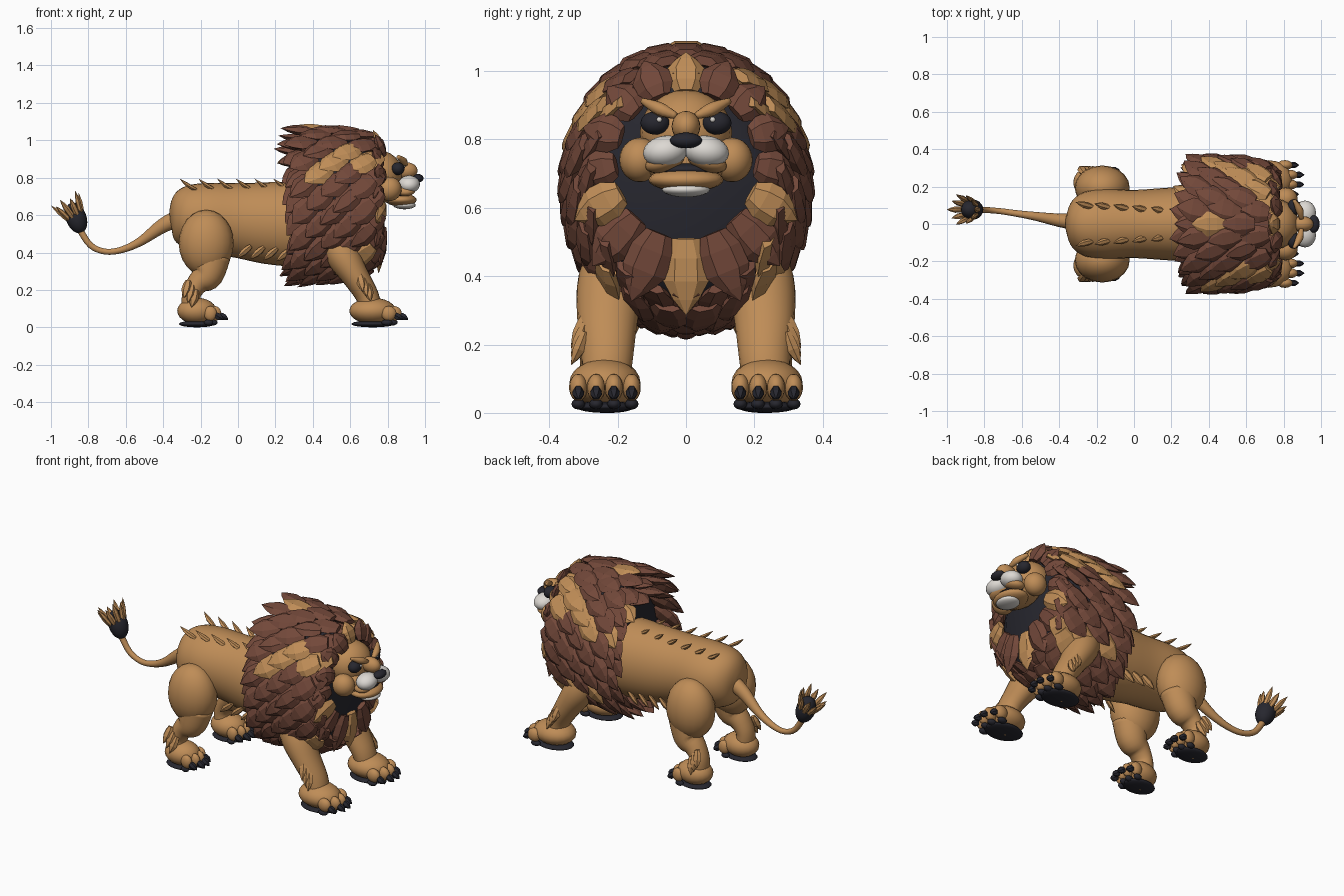
import bpy, bmesh, math, random
from mathutils import Vector, Matrix

if "Cube" in bpy.data.objects:
    bpy.data.objects.remove(bpy.data.objects["Cube"])

random.seed(4)
COLORS = {"tan": (0.52, 0.265, 0.095, 1), "brown": (0.17, 0.065, 0.042, 1),
          "dark": (0.02, 0.02, 0.028, 1), "white": (0.72, 0.69, 0.65, 1)}
MATS = {}
for key, col in COLORS.items():
    MATS[key] = bpy.data.materials.new(key)
    MATS[key].diffuse_color = col
PARTS = {}


def part(name, col):
    """One bmesh per named part, turned into an object at the end."""
    if name not in PARTS:
        PARTS[name] = (bmesh.new(), col)
    return PARTS[name][0]


def ball(bm, c, r, rot=(0, 0, 0), seg=20):
    m = Matrix.Translation(c)
    for ang, ax in zip(rot, "XYZ"):
        m = m @ Matrix.Rotation(ang, 4, ax)
    bmesh.ops.create_uvsphere(bm, u_segments=seg, v_segments=seg // 2 + 2, radius=1,
                              matrix=m @ Matrix.Diagonal((*r, 1)))


def skin(bm, rings, tip=None):
    vs = [[bm.verts.new(p) for p in ring] for ring in rings]
    n = len(vs[0])
    for a, b in zip(vs, vs[1:]):
        for k in range(n):
            bm.faces.new((a[k], a[(k + 1) % n], b[(k + 1) % n], b[k]))
    bm.faces.new(vs[0][::-1])
    if tip is None:
        bm.faces.new(vs[-1])
    else:
        t = bm.verts.new(tip)
        for k in range(n):
            bm.faces.new((vs[-1][k], vs[-1][(k + 1) % n], t))


def tube(bm, pts, seg=24, sub=4):
    """Smooth loft through (x, y, z, radius along y, radius across)."""
    P = [Vector(p) for p in pts]
    P = [P[0]] + P + [P[-1]]
    S = []
    for i in range(1, len(P) - 2):
        a, b, c, d = P[i - 1:i + 3]
        for k in range(sub):
            t = k / sub
            S.append(0.5 * (2 * b + (c - a) * t + (2 * a - 5 * b + 4 * c - d) * t * t
                            + (3 * b - a - 3 * c + d) * t ** 3))
    S.append(P[-1])
    rings = []
    for i, s in enumerate(S):
        tan = Vector(S[min(i + 1, len(S) - 1)][:3]) - Vector(S[max(i - 1, 0)][:3])
        v = tan.cross(Vector((0, 1, 0))).normalized()
        u = v.cross(tan).normalized()
        rings.append([Vector(s[:3]) + u * s[3] * math.cos(q) + v * s[4] * math.sin(q)
                      for q in (2 * math.pi * k / seg for k in range(seg))])
    skin(bm, rings)


def spike(bm, base, d, n, L, W, T, curl=0.0):
    """Pointed leaf-shaped lock of hair; n is its outward side."""
    base, d, n = Vector(base), Vector(d).normalized(), Vector(n)
    n = (n - d * n.dot(d)).normalized()
    s = d.cross(n)
    rings = []
    for t, w in ((0, .6), (.25, .95), (.55, 1), (.8, .55)):
        c = base + d * L * t + n * curl * t * t
        rings.append([c + s * W / 2 * w * math.cos(q) + n * T / 2 * w * math.sin(q)
                      for q in (math.pi * k / 3 for k in range(6))])
    skin(bm, rings, base + d * L + n * curl)


# Torso
tube(part("torso", "tan"), [(-.365, 0, .6, .03, .03), (-.34, 0, .6, .11, .12),
     (-.28, 0, .595, .165, .165), (-.17, 0, .585, .188, .188), (0, 0, .572, .182, .2),
     (.2, 0, .555, .195, .222), (.42, 0, .55, .2, .22), (.55, 0, .55, .12, .12)], 32)

# Mane core
tube(part("mane_core", "dark"), [(.35, 0, .66, .2, .24), (.38, 0, .66, .28, .34),
     (.5, 0, .66, .31, .365), (.62, 0, .66, .305, .355), (.7, 0, .66, .26, .3),
     (.735, 0, .66, .2, .21)], 32, 1)

# Mane locks in overlapping rings, the last ones closing against the back
RINGS = ((.765, .85), (.72, .96), (.645, 1), (.57, 1.01), (.49, 1.02), (.41, 1.015), (.385, .88), (.375, .72))
for i, (x, k) in enumerate(RINGS):
    N = 18
    for j in range(N):
        a = 2 * math.pi * (j + .5 * (i % 2)) / N + math.pi / 2
        ca, sa = math.cos(a), math.sin(a)
        if i == 7 and sa < -.1:
            continue
        n = Vector((0, ca / .33, sa / .385)).normalized()
        drop = Vector((-.75, 0, -.7))
        along = drop.dot(n)
        d = drop - n * along + n * (max(along, 0) * .2 + .1 - .06 * max(sa, 0))
        tan = (i < 5 and .6 - .04 * i < sa < .86 - .04 * i) or (i < 3 and -.75 < sa < -.5) \
            or random.random() < .06
        bm = part("mane_locks_light", "tan") if tan else part("mane_locks", "brown")
        spike(bm, (x, .329 * k * ca, .67 + .38 * k * sa), d, n,
              random.uniform(.165, .19), random.uniform(.12, .135), .05, .012)

# Front collar framing the face
N = 16
for j in range(N):
    a = 2 * math.pi * j / N + math.pi / 2
    ca, sa = math.cos(a), math.sin(a)
    low = max(0, -sa)
    bm = part("mane_collar_light", "tan") if j in (0, 5, 8, 11) else part("mane_collar", "brown")
    spike(bm, (.768 + .012 * (j % 2), .205 * ca, .725 + .215 * sa),
          (-.32 + .26 * low, .8 * ca, .8 * sa - .2 * (1 - abs(sa))), (1, .3 * ca, .3 * sa),
          .125 + .1 * low, .115 + .02 * low, .055)

# Head, nose and mouth
head = part("head", "tan")
ball(head, (.755, 0, .82), (.125, .135, .125))
ball(head, (.81, 0, .735), (.09, .14, .07))
ball(head, (.9, 0, .838), (.06, .042, .045))
ball(head, (.87, 0, .682), (.085, .11, .035))
muzzle, eyes = part("muzzle", "white"), part("eyes", "dark")
ball(muzzle, (.89, 0, .653), (.06, .07, .022))
ball(part("nose", "dark"), (.962, 0, .797), (.03, .047, .023))
ball(part("mouth", "dark"), (.87, 0, .712), (.06, .1, .02))
for s in (1, -1):
    ball(head, (.81, s * .135, .74), (.065, .06, .065))
    ball(head, (.895, s * .062, .735), (.055, .06, .03), (s * -.3, 0, 0))
    ball(muzzle, (.915, s * .06, .765), (.058, .066, .046), (s * -.15, 0, 0))
    ball(eyes, (.855, s * .09, .848), (.035, .043, .034))
    ball(muzzle, (.888, s * .078, .858), (.006, .008, .008), seg=8)
    tube(part("brows", "tan"), [(.895, s * .028, .868, .01, .012), (.885, s * .075, .888, .02, .02),
         (.855, s * .128, .913, .008, .01)], 8)

# Legs and paws
for s in (1, -1):
    legs, tufts = part("legs", "tan"), part("leg_tufts", "tan")
    tube(legs, [(.48, s * .19, .52, .07, .08), (.555, s * .22, .39, .095, .09),
         (.63, s * .23, .27, .088, .072), (.69, s * .23, .17, .076, .062),
         (.71, s * .235, .09, .07, .06)])
    ball(legs, (-.17, s * .195, .45), (.147, .118, .178))
    tube(legs, [(-.14, s * .2, .38, .09, .1), (-.165, s * .21, .28, .08, .085),
         (-.215, s * .215, .235, .065, .06), (-.25, s * .22, .17, .06, .05),
         (-.245, s * .22, .09, .06, .055)])
    for x, z, y in ((.65, .285, .295), (-.265, .25, .27)):
        for k in range(3):
            spike(tufts, (x + .02 * k, s * y, z - .025 * k), (-.25 if x < 0 else .2, s * .3, -1),
                  (0, s, .2), .105, .05, .04, .012)
    for x, y, r in ((.72, .237, 1), (-.22, .222, .84)):
        paws, soles, claws = part("paws", "tan"), part("soles", "dark"), part("claws", "dark")
        ball(paws, (x, s * y, .088), (.125 * r, .104 * r, .07))
        ball(soles, (x, s * y, .018), (.115 * r, .086 * r, .018))
        ball(paws, (x - .005, s * y, .012), (.05 * r, .04 * r, .012))
        for k in (-1.5, -.5, .5, 1.5):
            tx, ty = x + (.118 - .014 * k * k) * r, s * y + k * .052 * r
            ball(paws, (tx, ty, .074), (.042 * r, .027 * r, .04), seg=14)
            ball(soles, (tx - .01, ty, .026), (.03 * r, .02 * r, .016), seg=12)
            spike(claws, (tx + .025 * r, ty, .072), (1, 0, -.75), (.5, 0, 1), .06, .034, .04, .006)

# Hair along the back and belly
for s in (1, -1):
    for k in range(6):
        x = -.22 + .1 * k
        spike(part("back_tufts", "tan"), (x, s * (.092 - .007 * k), .735), (-.95, s * .2, .36), (0, s * .2, 1),
              .11, .035, .024, .024)
        if k < 4:
            spike(part("belly_tufts", "tan"), (.07 + .07 * k, s * .155, .435 - .006 * k), (-.7, s * .1, -.6),
                  (0, s, -.7), .1, .04, .025)

# Tail with tuft
tube(part("tail", "tan"), [(-.3, .01, .59, .045, .05), (-.4, .02, .545, .036, .04),
     (-.52, .04, .46, .024, .025), (-.62, .055, .415, .018, .018), (-.71, .068, .405, .016, .016),
     (-.79, .075, .44, .016, .017), (-.85, .077, .53, .018, .018)], 14)
ball(part("tail_tuft_core", "dark"), (-.865, .077, .585), (.055, .055, .085), (0, -.35, 0))
axis = Vector((-.5, 0, .86))
side = Vector((.86, 0, .5))
for k in range(10):
    a = 2 * math.pi * k / 10
    out = side * math.cos(a) + Vector((0, 1, 0)) * math.sin(a)
    spike(part("tail_tuft", "tan"), Vector((-.865, .077, .585)) + out * .042, axis + out * .3, out,
          .135 if k % 2 else .115, .034, .025, .004)

# Turn the parts into objects
SHARP = ("locks", "collar", "tuft", "claws")
for name, (bm, col) in PARTS.items():
    bmesh.ops.recalc_face_normals(bm, faces=bm.faces)
    smooth = name == "tail_tuft_core" or not any(w in name for w in SHARP)
    for f in bm.faces:
        f.smooth = smooth
    me = bpy.data.meshes.new(name)
    bm.to_mesh(me)
    bm.free()
    me.materials.append(MATS[col])
    bpy.context.collection.objects.link(bpy.data.objects.new(name, me))

for m in bpy.data.materials:
    if m.users and not m.is_grease_pencil:
        m.use_nodes = True
        m.node_tree.nodes["Principled BSDF"].inputs["Base Color"].default_value = m.diffuse_color
